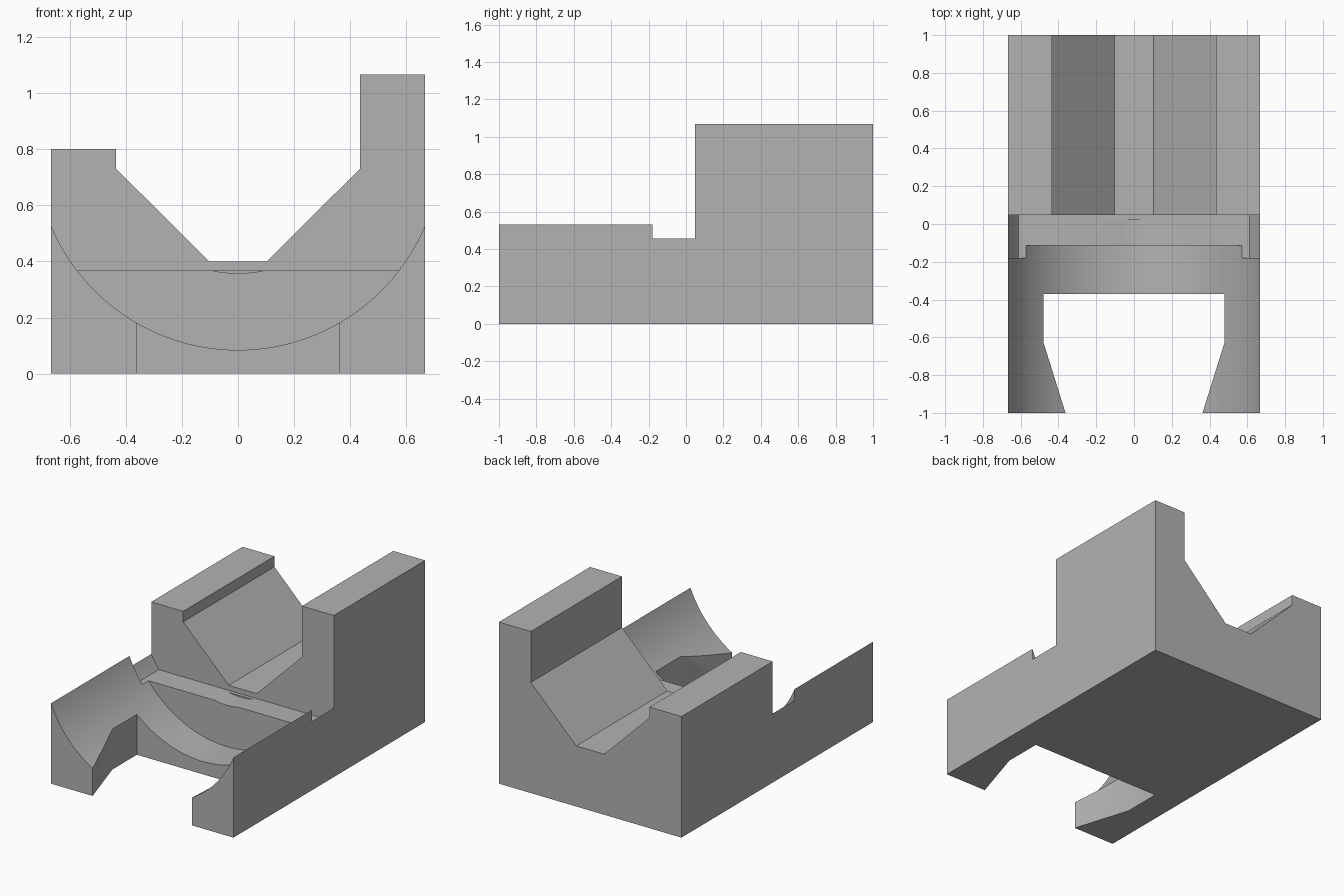
import bpy, bmesh, math
from mathutils import Vector

if "Cube" in bpy.data.objects:
    bpy.data.objects.remove(bpy.data.objects["Cube"], do_unlink=True)

W = 0.667          # half width of the body
AXIS_Z = 0.807     # height of the shared bore axis
STEP_Y = 0.048     # front face of the raised cradle
SHELF_Z = 0.367

grey = bpy.data.materials.new("plain grey")
grey.use_nodes = True
grey.diffuse_color = (0.45, 0.45, 0.45, 1)
grey.node_tree.nodes["Principled BSDF"].inputs["Base Color"].default_value = grey.diffuse_color


def extrude(name, points, direction):
    """Solid made by sweeping a closed outline of 3D points along a direction."""
    bm = bmesh.new()
    face = bm.faces.new([bm.verts.new(p) for p in points])
    swept = bmesh.ops.extrude_face_region(bm, geom=[face])["geom"]
    verts = [g for g in swept if isinstance(g, bmesh.types.BMVert)]
    bmesh.ops.translate(bm, verts=verts, vec=Vector(direction))
    bmesh.ops.recalc_face_normals(bm, faces=bm.faces[:])
    mesh = bpy.data.meshes.new(name)
    bm.to_mesh(mesh)
    bm.free()
    mesh.materials.append(grey)
    obj = bpy.data.objects.new(name, mesh)
    bpy.context.collection.objects.link(obj)
    return obj


def bore(name, radius, half_width, y0, y1, floor=None):
    """Round-bottomed trough, open at the top, with an optional flat floor."""
    start = math.acos((AXIS_Z - floor) / radius) if floor else 0
    end = math.asin(half_width / radius)
    steps = 32
    angles = [start + (end - start) * i / steps for i in range(steps + 1)]
    right = [(radius * math.sin(a), AXIS_Z - radius * math.cos(a)) for a in angles]
    left = [(-x, z) for x, z in reversed(right)]
    if not floor:
        left.pop()
    outline = left + right + [(half_width, 1.3), (-half_width, 1.3)]
    return extrude(name, [(x, y0, z) for x, z in outline], (0, y1 - y0, 0))


# Body: vee cradle with one tall and one low wall
section = [(-W, 0), (W, 0), (W, 1.067), (0.434, 1.067), (0.434, 0.73), (0.102, 0.4),
           (-0.102, 0.4), (-0.434, 0.73), (-0.434, 0.8), (-W, 0.8)]
body = extrude("cradle_body", [(x, -1, z) for x, z in section], (0, 2, 0))

# Mouth: straight throat that narrows towards the front
throat = [(0.48, -0.37), (0.48, -0.625), (0.35, -1.04)]
mouth = throat + [(-x, y) for x, y in reversed(throat)]

cutters = [
    bore("front_bore", 0.7224, 0.7, -1.1, -0.115),
    bore("cross_slot", 0.754, 0.7, -0.18, STEP_Y, SHELF_Z),
    bore("shelf_dip", 0.449, 0.4, -0.15, 0.025),
    extrude("front_mouth", [(x, y, -0.1) for x, y in mouth], (0, 0, 1.5)),
]

# Cut the body and discard the cutters
bpy.context.view_layer.objects.active = body
for cutter in cutters:
    cutter.hide_render = True
    mod = body.modifiers.new(cutter.name, 'BOOLEAN')
    mod.operation = 'DIFFERENCE'
    mod.solver = 'EXACT'
    mod.object = cutter
    bpy.ops.object.modifier_apply(modifier=mod.name)
    bpy.data.objects.remove(cutter, do_unlink=True)

# Smooth the bores, keep the machined edges crisp
bpy.ops.object.select_all(action='DESELECT')
body.select_set(True)
bpy.ops.object.shade_smooth_by_angle(angle=math.radians(20))
